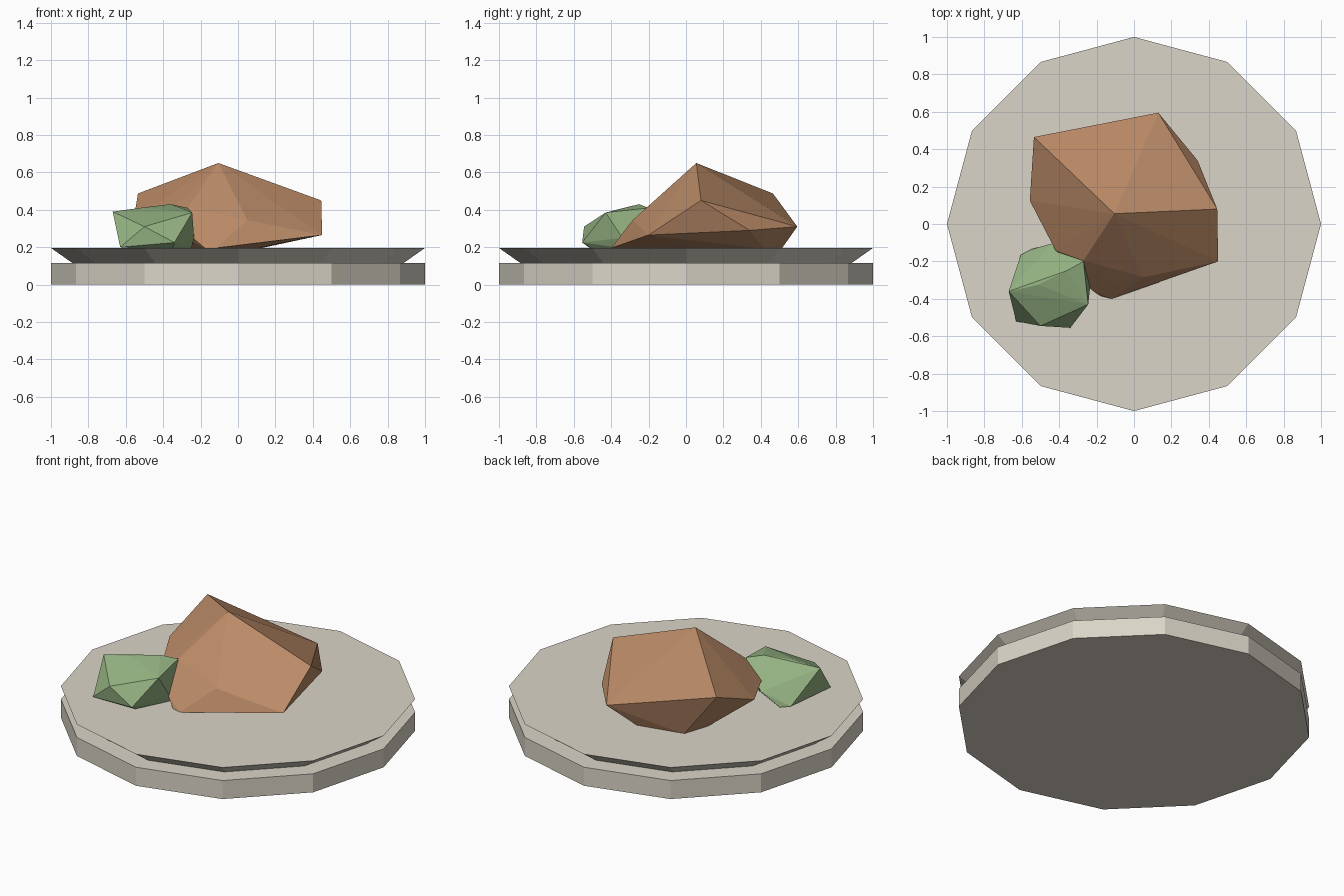
import bpy, bmesh, math

if "Cube" in bpy.data.objects:
    bpy.data.objects.remove(bpy.data.objects["Cube"])


def material(name, rgb):
    m = bpy.data.materials.new(name)
    m.diffuse_color = (*rgb, 1.0)
    m.use_nodes = True
    m.node_tree.nodes["Principled BSDF"].inputs["Base Color"].default_value = m.diffuse_color
    return m


stone = material("pale_stone", (0.70, 0.66, 0.57))
brown = material("warm_brown", (0.50, 0.26, 0.138))
green = material("moss_green", (0.296, 0.445, 0.223))


def add_object(name, bm, mat):
    bmesh.ops.recalc_face_normals(bm, faces=bm.faces)
    mesh = bpy.data.meshes.new(name)
    bm.to_mesh(mesh)
    bm.free()
    mesh.materials.append(mat)
    ob = bpy.data.objects.new(name, mesh)
    bpy.context.collection.objects.link(ob)
    return ob


def lathe(name, profile, sides, mat):
    """Stack of polygon rings, capped at both ends."""
    bm = bmesh.new()
    rings = []
    for r, z in profile:
        rings.append([bm.verts.new((r * math.cos(2 * math.pi * i / sides),
                                    r * math.sin(2 * math.pi * i / sides), z))
                      for i in range(sides)])
    for a, b in zip(rings, rings[1:]):
        for i in range(sides):
            j = (i + 1) % sides
            bm.faces.new((a[i], a[j], b[j], b[i]))
    bm.faces.new(rings[0])
    bm.faces.new(rings[-1])
    return add_object(name, bm, mat)


def rock(name, points, mat):
    """Faceted boulder: convex hull around its corner points."""
    bm = bmesh.new()
    for p in points:
        bm.verts.new(p)
    res = bmesh.ops.convex_hull(bm, input=bm.verts)
    inside = [g for g in res["geom_interior"] if isinstance(g, bmesh.types.BMVert)]
    if inside:
        bmesh.ops.delete(bm, geom=inside, context='VERTS')
    return add_object(name, bm, mat)


# Twelve-sided base: straight slab, ledge, then a flared top
lathe("base_plate", [(1, 0), (1, 0.115), (0.885, 0.115), (1, 0.196)], 12, stone)

# Large brown rock: upper corners, then the undercut foot
rock("large_rock", [
    (-0.105, 0.055, 0.65), (-0.535, 0.465, 0.487), (0.445, 0.08, 0.45),
    (0.13, 0.595, 0.31), (0.34, 0.34, 0.29), (0.45, -0.20, 0.265),
    (0.05, -0.285, 0.345), (-0.27, -0.195, 0.41), (-0.557, 0.125, 0.35),
    (-0.42, -0.14, 0.33), (-0.23, -0.35, 0.24),
    (-0.12, -0.40, 0.195), (-0.17, -0.39, 0.19), (-0.30, -0.10, 0.19),
    (-0.35, 0.30, 0.19), (-0.30, 0.45, 0.19), (-0.03, 0.51, 0.19),
    (0.10, 0.42, 0.19), (0.08, 0.10, 0.19),
], brown)

# Small green rock leaning on the large one
rock("small_rock", [
    (-0.67, -0.36, 0.39), (-0.245, -0.43, 0.385), (-0.36, -0.25, 0.43),
    (-0.27, -0.20, 0.41), (-0.51, -0.325, 0.412), (-0.50, -0.545, 0.31),
    (-0.34, -0.555, 0.225), (-0.63, -0.52, 0.20), (-0.605, -0.165, 0.21),
    (-0.55, -0.135, 0.20), (-0.44, -0.105, 0.28), (-0.235, -0.34, 0.25),
    (-0.25, -0.30, 0.19), (-0.35, -0.50, 0.19), (-0.50, -0.50, 0.19),
], green)
